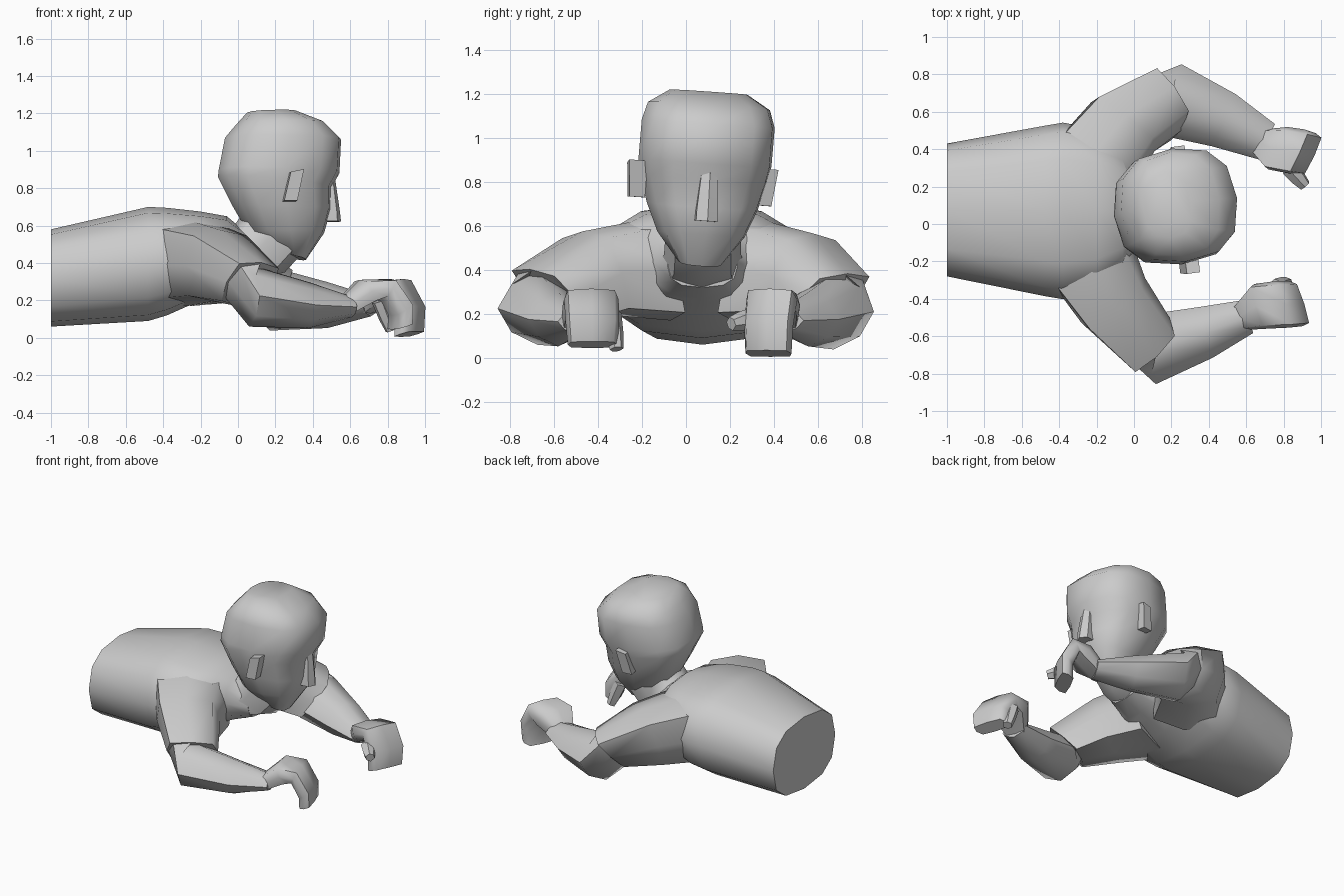
import bpy, bmesh, math
from mathutils import Vector as V, Matrix


def loft(name, rings, n=8, p=2.5, phase=0.0, mat=None, sharp=50):
    """Skin superellipse rings; each ring is (centre, half axis u, half axis v)."""
    bm = bmesh.new()
    f = lambda t: math.copysign(abs(t) ** (2 / p), t) if abs(t) > 1e-6 else 0.0
    loops = []
    for c, u, v in rings:
        ring = []
        for i in range(n):
            a = 2 * math.pi * i / n + phase
            ring.append(bm.verts.new(V(c) + V(u) * f(math.cos(a)) + V(v) * f(math.sin(a))))
        loops.append(ring)
    for a, b in zip(loops, loops[1:]):
        for i in range(n):
            j = (i + 1) % n
            bm.faces.new((a[i], a[j], b[j], b[i]))
    bm.faces.new(loops[0][::-1])
    bm.faces.new(loops[-1])
    if mat:
        bm.transform(mat)
    bmesh.ops.recalc_face_normals(bm, faces=bm.faces)
    me = bpy.data.meshes.new(name)
    bm.to_mesh(me)
    bm.free()
    ob = bpy.data.objects.new(name, me)
    bpy.context.collection.objects.link(ob)
    bpy.context.view_layer.objects.active = ob
    ob.select_set(True)
    bpy.ops.object.shade_smooth_by_angle(angle=math.radians(sharp))
    ob.select_set(False)
    return ob


# torso: x, centre y, half width, bottom z, top z
torso = [(-1.0, .075, .355, .06, .58), (-.48, .07, .455, .09, .70), (-.38, .07, .472, .12, .695),
         (-.2, .07, .44, .2, .675), (-.06, .07, .34, .25, .65), (.0, .07, .22, .27, .6),
         (.14, .075, .16, .32, .52)]
loft("torso", [((x, y, (a + b) / 2), (0, w, 0), (0, 0, (b - a) / 2)) for x, y, w, a, b in torso],
     n=12, p=2.6, sharp=60)

# neck
loft("neck", [((-.05, .07, .42), (.11, 0, -.12), (0, .2, 0)),
              ((.11, .075, .47), (.14, 0, -.12), (0, .175, 0)),
              ((.22, .08, .6), (.15, 0, -.12), (0, .17, 0))], p=2.3)

# head: back x, back z, front x, front z, half width
pivot = V((.22, .085, .8))
turn = (Matrix.Translation(pivot) @ Matrix.Rotation(math.radians(7), 4, 'Z')
        @ Matrix.Rotation(math.radians(-4), 4, 'X') @ Matrix.Translation(-pivot))
head = [(.22, .45, .36, .415, .10), (.05, .56, .46, .56, .20), (-.03, .70, .495, .68, .255),
        (-.11, .86, .50, .80, .295), (-.105, .9, .545, .88, .305), (-.07, 1.07, .555, 1.06, .305),
        (-.01, 1.14, .46, 1.15, .28), (.05, 1.205, .31, 1.21, .18)]
loft("head", [(((a + c) / 2, .08, (b + d) / 2), ((c - a) / 2, 0, (d - b) / 2), (0, w, 0))
              for a, b, c, d, w in head], n=12, p=2.55, mat=turn)

# nose wedge
loft("nose", [((.49, .07, .62), (.06, 0, 0), (0, .055, 0)),
              ((.49, .07, .67), (.055, 0, 0), (0, .055, 0)),
              ((.48, .07, .85), (.04, 0, 0), (0, .04, 0))], n=6, p=2.5, mat=turn)

# ears
for s, name in ((-1, "right_ear"), (1, "left_ear")):
    y = .065 + s * .29
    loft(name, [((.24, y, .71), (.05, 0, 0), (0, .05, 0)),
                ((.275, y + s * .01, .87), (.05, 0, .01), (0, .06, 0))],
         n=4, p=2, phase=math.pi / 4, mat=turn)


def arm(label, s, shoulder, sleeve, fore, d, hand, thumb):
    # shoulder and short sleeve, blending out of the torso
    loft(label + "_sleeve", shoulder + [sleeve], p=4, sharp=70)
    # forearm starts inside the sleeve; its rings turn an eighth to follow the bend
    side = V((-d[1], d[0], 0)).normalized()
    c, u, v = sleeve
    rings = [(c, V(u) * .93, V(v) * .93)]
    for q, r, rz in fore:
        up, out = V((0, 0, rz)) * .8, side * (s * r * .8)
        rings.append((q, up - out, up + out))
    loft(label + "_forearm", rings, p=2.6, sharp=60)
    # mitten hand with fingers bent down
    loft(label + "_hand", [(q, side * w, v) for q, w, v in hand], p=4.5, sharp=60)
    # thumb
    a, b = V(thumb[0]), V(thumb[1])
    t = (b - a).normalized()
    x = t.orthogonal().normalized()
    y = t.cross(x)
    loft(label + "_thumb", [(a, x * .045, y * .045), (a.lerp(b, .6), x * .04, y * .04),
                            (b, x * .03, y * .03)], n=6, p=2.5)


arm("right", -1,
    [((-.27, -.13, .4), (.24, .09, 0), (0, -.06, .23)),
     ((-.11, -.41, .385), (.17, .12, 0), (.02, -.06, .19))],
    ((.065, -.615, .285), (.125, .115, -.015), (.057, -.095, .118)),
    [((.06, -.675, .225), .155, .135), ((.38, -.58, .175), .115, .10),
     ((.61, -.495, .165), .075, .045)],
    (.48, .15),
    [((.57, -.50, .165), .07, (-.02, 0, .045)), ((.68, -.44, .25), .125, (-.03, 0, .06)),
     ((.79, -.43, .265), .13, (.025, 0, .05)), ((.865, -.425, .15), .127, (.045, 0, .03)),
     ((.865, -.425, .06), .118, (.045, 0, .015))],
    ((.76, -.34, .2), (.82, -.315, .04)))

arm("left", 1,
    [((-.25, .27, .4), (.24, -.09, 0), (0, .06, .23)),
     ((-.06, .52, .375), (.17, -.13, 0), (.02, .06, .19))],
    ((.16, .64, .265), (.1, -.135, -.005), (.057, .095, .118)),
    [((.17, .67, .21), .165, .14), ((.48, .555, .175), .125, .10), ((.71, .44, .17), .085, .045)],
    (.48, -.22),
    [((.68, .44, .17), .075, (-.02, 0, .045)), ((.77, .405, .24), .125, (-.03, 0, .06)),
     ((.86, .39, .265), .127, (.025, -.01, .05)), ((.92, .375, .14), .122, (.045, -.01, .03)),
     ((.915, .375, .02), .115, (.045, -.01, .015))],
    ((.83, .30, .18), (.915, .205, .155)))
